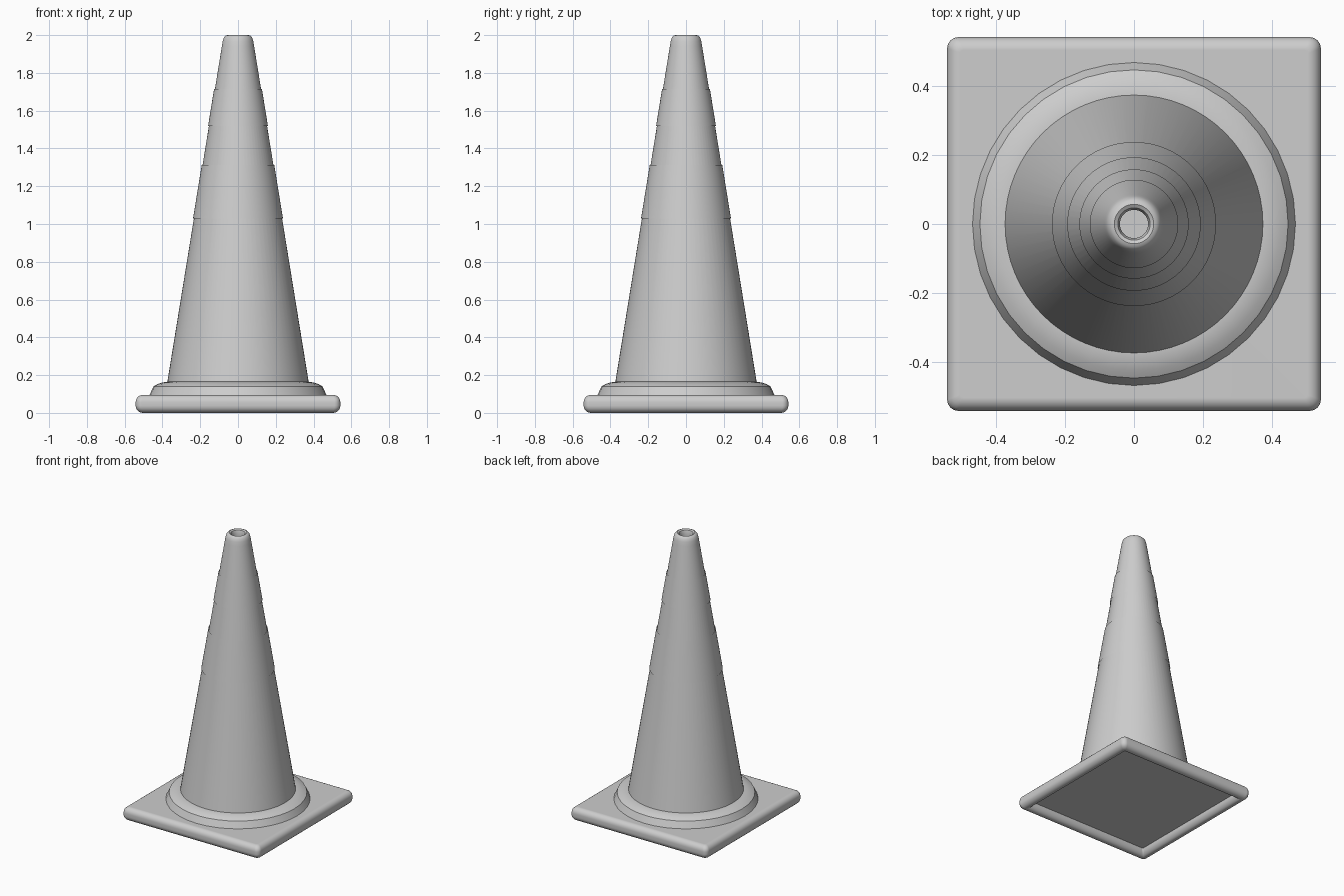
import bpy, bmesh, math

if "Cube" in bpy.data.objects:
    bpy.data.objects.remove(bpy.data.objects["Cube"])

rubber = bpy.data.materials.new("grey_rubber")
rubber.diffuse_color = (0.61, 0.61, 0.61, 1)
rubber.use_nodes = True
rubber.node_tree.nodes["Principled BSDF"].inputs["Base Color"].default_value = rubber.diffuse_color


def finish(name, bm, angle):
    """Turn a bmesh into a named, smooth-shaded object."""
    bmesh.ops.recalc_face_normals(bm, faces=bm.faces)
    mesh = bpy.data.meshes.new(name)
    bm.to_mesh(mesh)
    bm.free()
    mesh.materials.append(rubber)
    obj = bpy.data.objects.new(name, mesh)
    bpy.context.collection.objects.link(obj)
    bpy.ops.object.select_all(action='DESELECT')
    bpy.context.view_layer.objects.active = obj
    obj.select_set(True)
    bpy.ops.object.shade_smooth_by_angle(angle=math.radians(angle))
    return obj


def bridge(bm, loops):
    """Join successive closed loops of vertices with quads."""
    for a, b in zip(loops, loops[1:]):
        n = len(a)
        for i in range(n):
            j = (i + 1) % n
            bm.faces.new((a[i], a[j], b[j], b[i]))


def lathe(name, profile, sides, angle=35, closed=True):
    """Revolve a (radius, height) profile around z."""
    bm = bmesh.new()
    turns = [2 * math.pi * i / sides for i in range(sides)]
    loops = [[bm.verts.new((r * math.sin(a), r * math.cos(a), z)) for a in turns]
             for r, z in profile]
    bridge(bm, loops + loops[:1] if closed else loops)
    return finish(name, bm, angle)


def arc(cx, cz, rx, rz, start, end, steps=5):
    """Points of an elliptical arc, angles in degrees."""
    turns = [math.radians(start + (end - start) * i / steps) for i in range(steps + 1)]
    return [(cx + rx * math.cos(a), cz + rz * math.sin(a)) for a in turns]


def cone_radius(z):
    return 0.374 - (z - 0.165) * 0.1625


# Square base slab: rounded rim, flat top, recess underneath up to mid height
EDGE, R = 0.542, 0.032
section = (arc(EDGE - 0.038, 0.057, 0.038, 0.038, 90, 0)
           + arc(EDGE - 0.038, 0.038, 0.038, 0.038, 0, -90)
           + arc(EDGE - 0.038, 0.048, 0.034, 0.048, -90, -180, 6)[1:])
bm = bmesh.new()
loops = []
for half, z in section:
    corner = max(0.006, R - (EDGE - half) * 0.6)
    loop = []
    for q in range(4):
        sx, sy = ((1, 1), (-1, 1), (-1, -1), (1, -1))[q]
        for s in range(5):
            a = math.radians(90 * q + 22.5 * s)
            loop.append(bm.verts.new((sx * (half - corner) + corner * math.cos(a),
                                      sy * (half - corner) + corner * math.sin(a), z)))
    loops.append(loop)
bridge(bm, loops)
bm.faces.new(loops[0])
bm.faces.new(loops[-1])
slab = finish("base_slab", bm, 40)
slab.modifiers.new("flat_top_normals", 'WEIGHTED_NORMAL').keep_sharp = True

# Round stepped collar where the cone meets the base
lathe("base_collar", [(0.36, 0.085), (0.473, 0.085), (0.447, 0.141), (0.425, 0.153),
                      (0.40, 0.161), (0.375, 0.165), (0.36, 0.165)], 40, 25)

# Hollow cone with a rounded, open tip
lathe("cone_body", [(0.378, 0.14), (cone_radius(1.94), 1.94), (0.081, 1.968),
                    (0.075, 1.987), (0.066, 1.997), (0.057, 2.0),
                    (0.047, 1.994), (0.041, 1.975), (0.042, 1.94), (0.34, 0.14)], 64, 40)

# Two thin sleeves around the cone
for name, low, high in (("lower_sleeve", 1.03, 1.312), ("upper_sleeve", 1.52, 1.715)):
    t = 0.0045
    lathe(name, [(cone_radius(low) + t, low), (cone_radius(high) + t, high)],
          64, closed=False)
